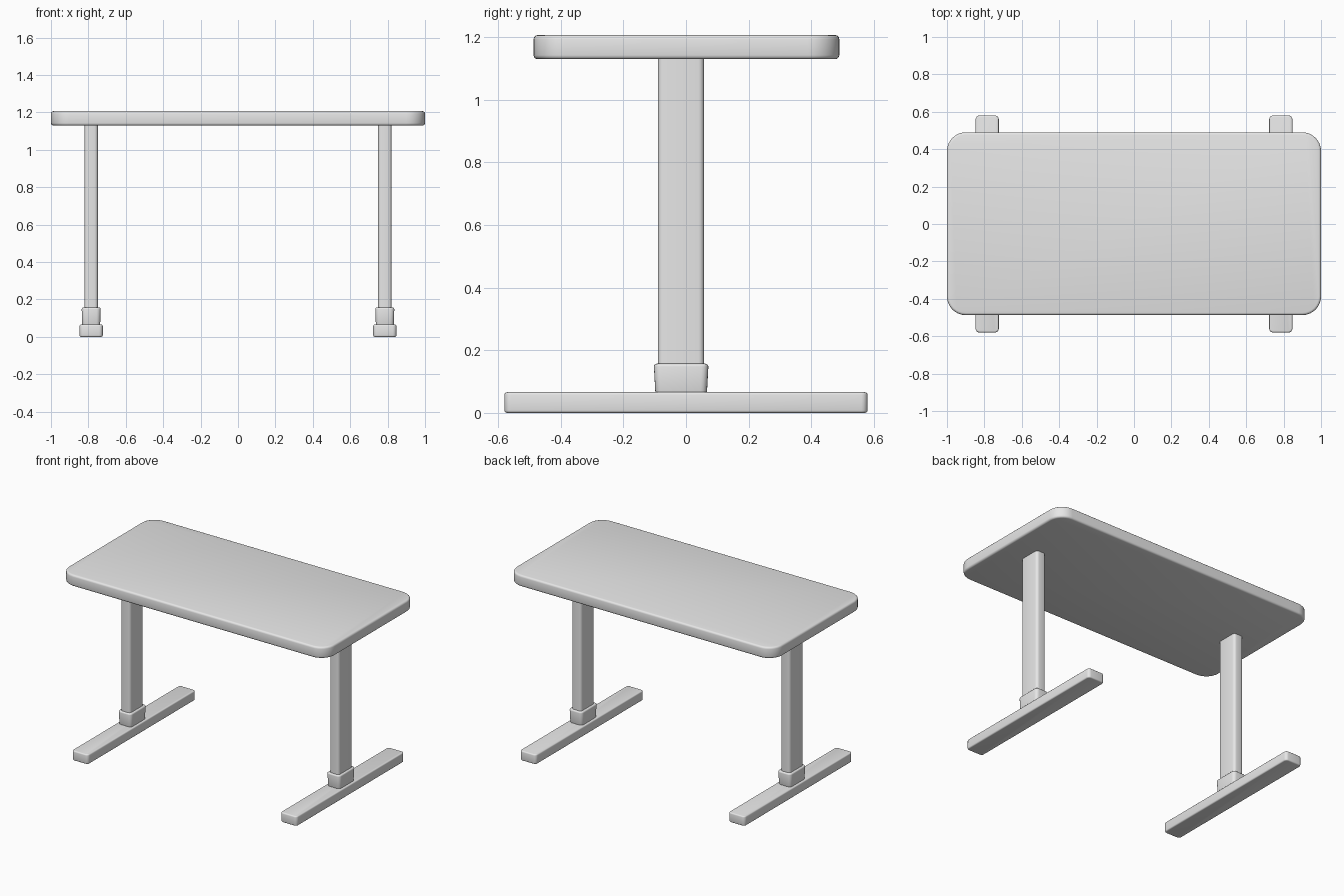
import bpy, bmesh

old = bpy.data.objects.get("Cube")
if old:
    bpy.data.objects.remove(old, do_unlink=True)

grey = bpy.data.materials.new("light grey")
grey.use_nodes = True
grey.diffuse_color = (0.8, 0.8, 0.8, 1)
grey.node_tree.nodes["Principled BSDF"].inputs["Base Color"].default_value = (0.8, 0.8, 0.8, 1)


def rounded_slab(name, x, y, z, corner, rim, steps, taper=1.0):
    """Box between (low, high) ranges with round upright corners and softened rims."""
    bm = bmesh.new()
    bmesh.ops.create_cube(bm, size=1)
    for v in bm.verts:
        for axis, (low, high) in enumerate((x, y, z)):
            v.co[axis] = low if v.co[axis] < 0 else high
    upright = [e for e in bm.edges
               if abs(e.verts[0].co.z - e.verts[1].co.z) > 1e-5]
    bmesh.ops.bevel(bm, geom=upright, offset=corner, segments=steps,
                    profile=0.5, affect='EDGES')
    if rim:
        rims = [e for e in bm.edges
                if abs(e.verts[0].co.z - e.verts[1].co.z) < 1e-5]
        bmesh.ops.bevel(bm, geom=rims, offset=rim, segments=3,
                        profile=0.5, affect='EDGES')
    # Narrow the lower end about the middle of the part
    cx, cy = sum(x) / 2, sum(y) / 2
    for v in bm.verts:
        s = taper + (1 - taper) * (v.co.z - z[0]) / (z[1] - z[0])
        v.co.x = cx + (v.co.x - cx) * s
        v.co.y = cy + (v.co.y - cy) * s
    bmesh.ops.recalc_face_normals(bm, faces=bm.faces)
    mesh = bpy.data.meshes.new(name)
    bm.to_mesh(mesh)
    bm.free()
    mesh.materials.append(grey)
    obj = bpy.data.objects.new(name, mesh)
    bpy.context.collection.objects.link(obj)
    bpy.ops.object.select_all(action='DESELECT')
    obj.select_set(True)
    bpy.context.view_layer.objects.active = obj
    bpy.ops.object.shade_smooth_by_angle(angle=0.6)
    return obj


# Table top
rounded_slab("table_top", (-1, 1), (-0.487, 0.49), (1.13, 1.207), 0.1, 0.013, 8)

# One column, collar and foot on each side
for side, c in (("left", 0.785), ("right", -0.785)):
    rounded_slab(side + "_column", (c - 0.036, c + 0.036), (-0.09, 0.058),
                 (0.06, 1.135), 0.018, 0, 4)
    rounded_slab(side + "_collar", (c - 0.051, c + 0.051), (-0.103, 0.072),
                 (0.06, 0.157), 0.022, 0.009, 4, taper=0.94)
    rounded_slab(side + "_foot", (c - 0.062, c + 0.062), (-0.58, 0.58),
                 (0, 0.066), 0.02, 0.008, 4)
